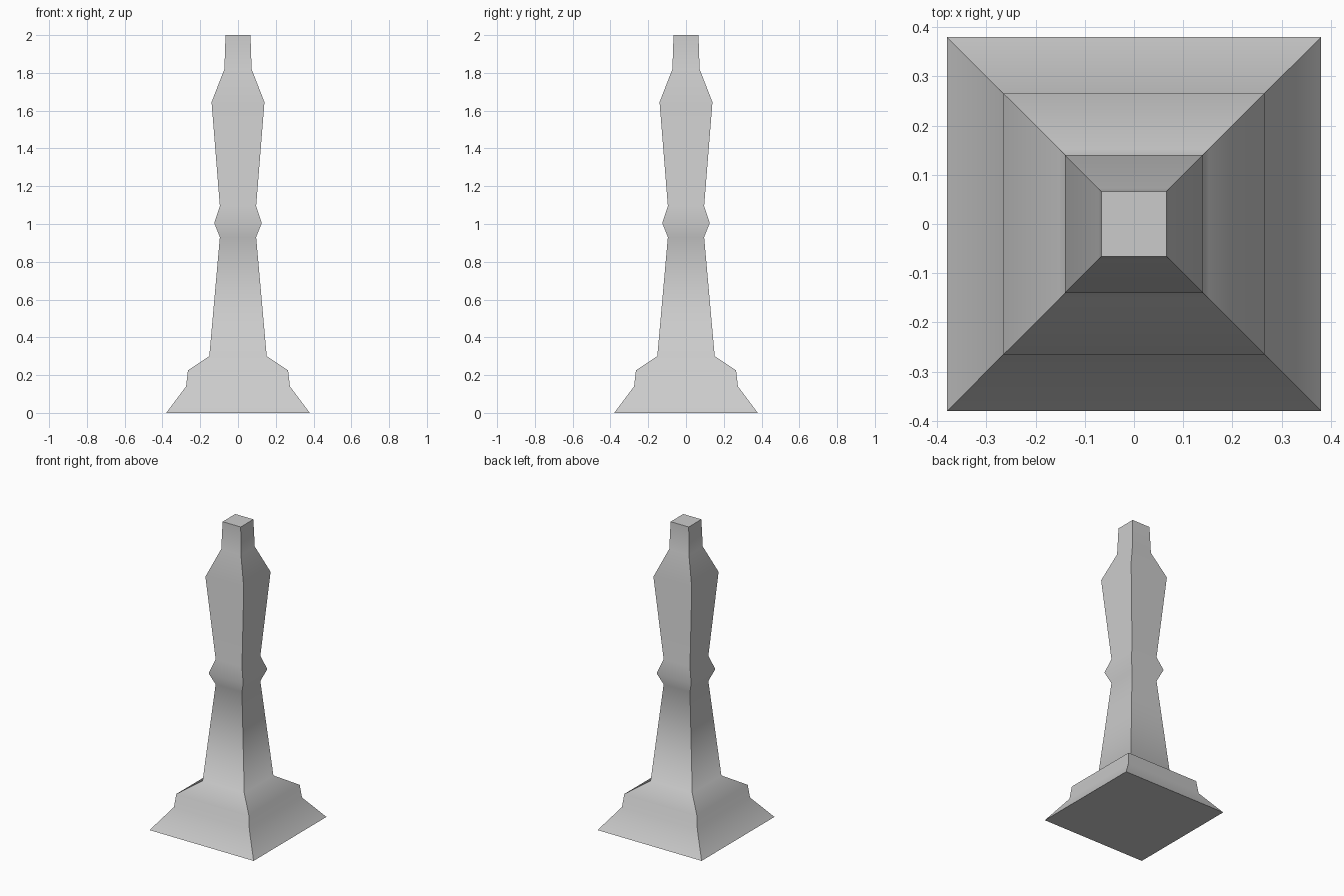
import bpy, bmesh

if "Cube" in bpy.data.objects:
    bpy.data.objects.remove(bpy.data.objects["Cube"])

# Half-width and height of each square ring, bottom to top
PROFILE = [
    (0.38, 0.0), (0.275, 0.14), (0.265, 0.225), (0.152, 0.30),
    (0.096, 0.93), (0.126, 1.005), (0.096, 1.095),
    (0.14, 1.645), (0.072, 1.82), (0.066, 2.0),
]
CORNERS = [(-1, -1), (1, -1), (1, 1), (-1, 1)]

bm = bmesh.new()
rings = [[bm.verts.new((sx * r, sy * r, z)) for sx, sy in CORNERS]
         for r, z in PROFILE]

# Four moulded sides, smooth along the profile
for low, high in zip(rings, rings[1:]):
    for i in range(4):
        j = (i + 1) % 4
        face = bm.faces.new((low[i], low[j], high[j], high[i]))
        face.smooth = True
        bm.edges.get((low[i], high[i])).smooth = False

# Flat bottom and top with crisp rims
bm.faces.new(rings[0][::-1])
bm.faces.new(rings[-1])
for ring in (rings[0], rings[-1]):
    for i in range(4):
        bm.edges.get((ring[i], ring[(i + 1) % 4])).smooth = False

mesh = bpy.data.meshes.new("square_pillar")
bm.to_mesh(mesh)
bm.free()
pillar = bpy.data.objects.new("square_pillar", mesh)
bpy.context.collection.objects.link(pillar)
